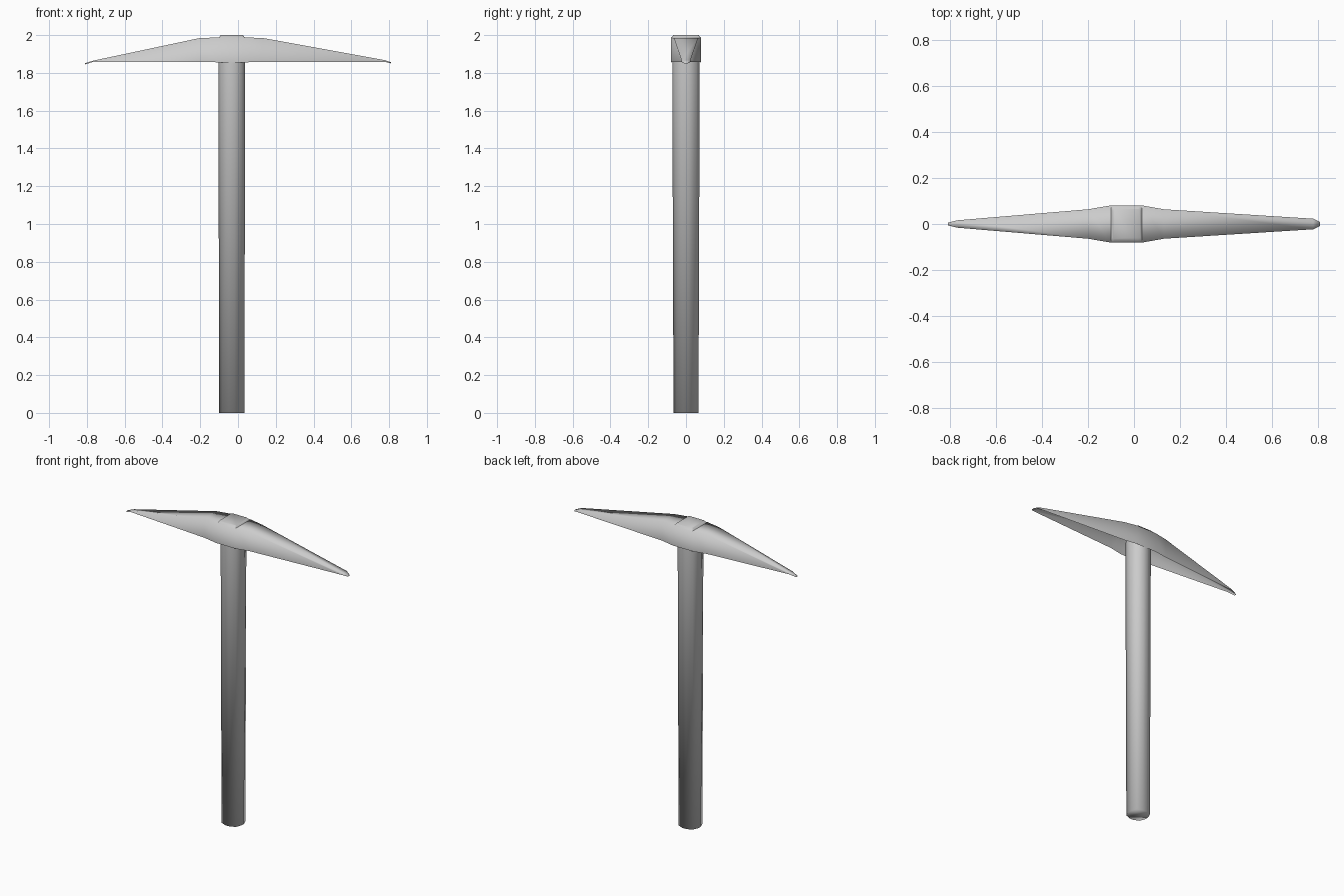
import bpy
import bmesh
import math

if "Cube" in bpy.data.objects:
    bpy.data.objects.remove(bpy.data.objects["Cube"], do_unlink=True)

grey = bpy.data.materials.new("light_grey")
grey.use_nodes = True
grey.diffuse_color = (0.6, 0.6, 0.6, 1)
grey.node_tree.nodes["Principled BSDF"].inputs["Base Color"].default_value = (0.6, 0.6, 0.6, 1)


def loft(name, rings, caps=(0, -1), closed=True):
    """Skin equal-length point rings, cap the listed rings and shade smooth."""
    bm = bmesh.new()
    loops = [[bm.verts.new(p) for p in ring] for ring in rings]
    count = len(rings[0])
    for a, b in zip(loops, loops[1:]):
        for i in range(count if closed else count - 1):
            j = (i + 1) % count
            bm.faces.new((a[i], a[j], b[j], b[i]))
    for c in caps:
        bm.faces.new(loops[c])
    bmesh.ops.recalc_face_normals(bm, faces=bm.faces)
    mesh = bpy.data.meshes.new(name)
    bm.to_mesh(mesh)
    bm.free()
    mesh.materials.append(grey)
    mesh.shade_smooth()
    obj = bpy.data.objects.new(name, mesh)
    bpy.context.collection.objects.link(obj)


def rounded_square(hx, hy, radius, z, cx=-0.033, steps=2):
    """Horizontal rounded rectangle at height z."""
    ring = []
    for k, (sx, sy) in enumerate(((1, 1), (-1, 1), (-1, -1), (1, -1))):
        for s in range(steps + 1):
            a = math.pi / 2 * (k + s / steps)
            ring.append((cx + sx * (hx - radius) + radius * math.cos(a),
                         sy * (hy - radius) + radius * math.sin(a), z))
    return ring


# Handle: slightly tapered rounded bar, open where it enters the head
loft("handle", [
    rounded_square(0.067, 0.066, 0.052, 0.0),
    rounded_square(0.071, 0.073, 0.056, 1.93),
], caps=(0,))

# Head: hollow-backed sections along x (x, half width, bottom z, top z)
sections = [
    (-0.81, 0.006, 1.845, 1.851),
    (-0.77, 0.016, 1.857, 1.864),
    (-0.20, 0.064, 1.858, 1.985),
    (-0.105, 0.080, 1.856, 1.987),
    (0.040, 0.080, 1.856, 1.987),
    (0.130, 0.064, 1.858, 1.985),
    (0.78, 0.023, 1.858, 1.867),
    (0.81, 0.009, 1.850, 1.856),
]
loft("pick_head", [
    [(x, w, lo), (x, w, hi), (x, -w, hi), (x, -w, lo)] for x, w, lo, hi in sections
], closed=False)

# Low raised cap on top of the head
loft("head_cap", [
    rounded_square(0.069, 0.079, 0.010, 1.985),
    rounded_square(0.060, 0.067, 0.010, 2.0),
], caps=(-1,))
